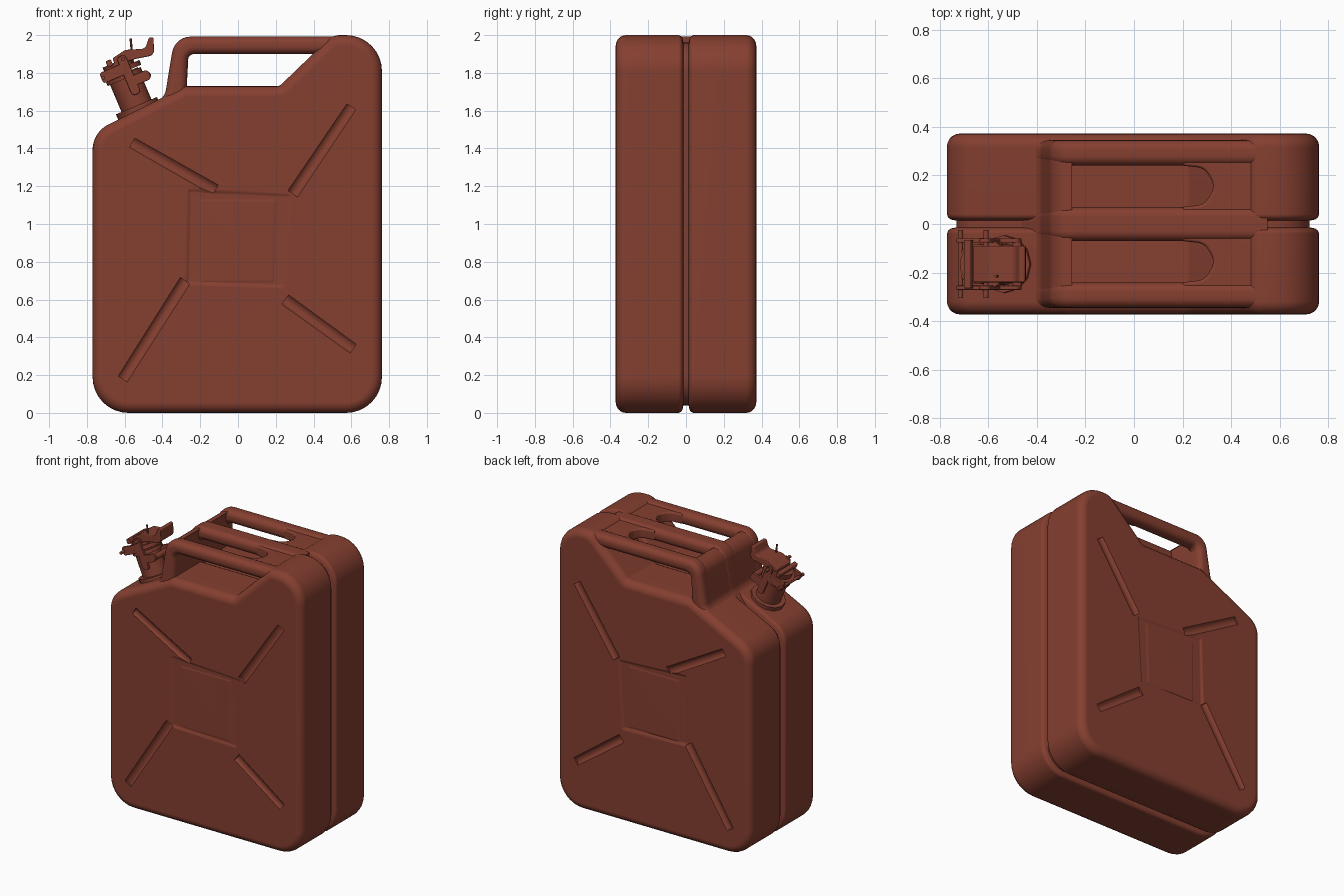
import bpy, bmesh
from math import sin, cos, pi, radians
from mathutils import Vector, Matrix

if "Cube" in bpy.data.objects:
    bpy.data.objects.remove(bpy.data.objects["Cube"])

paint = bpy.data.materials.new("rust_red_paint")
paint.use_nodes = True
RED = (0.235, 0.05, 0.03, 1)
paint.diffuse_color = RED
paint.node_tree.nodes["Principled BSDF"].inputs["Base Color"].default_value = RED


def rounded(pts, steps=8):
    """Outline from corners (u, v, radius)."""
    out = []
    for i, (u, v, r) in enumerate(pts):
        p = Vector((u, v))
        if r == 0:
            out.append(p)
            continue
        a = (Vector(pts[i - 1][:2]) - p).normalized()
        b = (Vector(pts[(i + 1) % len(pts)][:2]) - p).normalized()
        half = a.angle(b) / 2
        cut = r / (sin(half) / cos(half))
        mid = (a + b).normalized()
        c = p + mid * (r / sin(half))
        s, e = p + a * cut - c, p + b * cut - c
        sweep = s.angle_signed(e)
        for k in range(steps + 1):
            out.append(c + Matrix.Rotation(-sweep * k / steps, 2) @ s)
    return out


def inset(loop, d):
    """Offset a counter-clockwise outline inwards."""
    res, n = [], len(loop)
    for i, p in enumerate(loop):
        a = (p - loop[i - 1]).normalized()
        b = (loop[(i + 1) % n] - p).normalized()
        na, nb = Vector((-a.y, a.x)), Vector((-b.y, b.x))
        res.append(p + (na + nb) * d / max(0.4, 1 + na.dot(nb)))
    return res


def make(name, bm, mat=None):
    bmesh.ops.recalc_face_normals(bm, faces=bm.faces[:])
    me = bpy.data.meshes.new(name)
    bm.to_mesh(me)
    bm.free()
    ob = bpy.data.objects.new(name, me)
    bpy.context.collection.objects.link(ob)
    me.materials.append(paint)
    if mat:
        ob.matrix_world = mat
    return ob


def loft(name, loop, rings, plane="xz", mat=None):
    """Stack inset copies of an outline; rings are (height, inset)."""
    bm = bmesh.new()
    rows = []
    for w, d in rings:
        rows.append([bm.verts.new((p.x, w, p.y) if plane == "xz" else (p.x, p.y, w))
                     for p in inset(loop, d)])
    n = len(loop)
    for r0, r1 in zip(rows, rows[1:]):
        for i in range(n):
            j = (i + 1) % n
            bm.faces.new((r0[i], r0[j], r1[j], r1[i]))
    bm.faces.new(rows[0])
    bm.faces.new(rows[-1])
    return make(name, bm, mat)


def edge_rings(a, b, r, steps=5):
    """Rings for a slab from a to b with rounded rims."""
    arc = [(r * (1 - sin(t)), r * (1 - cos(t))) for t in
           [pi / 2 * k / steps for k in range(steps, -1, -1)]]
    return [(a + h, d) for h, d in arc] + [(b - h, d) for h, d in reversed(arc)]


def finish(ob, angle=35):
    bpy.ops.object.select_all(action="DESELECT")
    bpy.context.view_layer.objects.active = ob
    ob.select_set(True)
    if ob.modifiers:
        bpy.ops.object.convert(target="MESH")
    bpy.ops.object.shade_smooth_by_angle(angle=radians(angle))
    wn = ob.modifiers.new("flat_normals", "WEIGHTED_NORMAL")
    wn.keep_sharp = True


def rod_bm(bm, p, q, r, seg=16):
    p, q = Vector(p), Vector(q)
    d = q - p
    m = Matrix.Translation((p + q) / 2) @ d.to_track_quat("Z", "Y").to_matrix().to_4x4()
    bmesh.ops.create_cone(bm, cap_ends=True, segments=seg, radius1=r, radius2=r,
                          depth=d.length, matrix=m)


# can body with the seam channel running round its middle
outline = rounded([(-0.77, 0, 0.19), (0.762, 0, 0.19), (0.762, 2, 0.19), (0.5, 2, 0.1),
                   (0.22, 1.73, 0.04), (-0.28, 1.73, 0.06), (-0.77, 1.485, 0.15)])
half = edge_rings(-0.372, -0.012, 0.055)[:6] + [(-0.04, 0), (-0.026, 0.006), (-0.018, 0.018), (-0.014, 0.04)]
body = loft("can_body", outline, half + [(-w, d) for w, d in reversed(half)])


def cut(cutter):
    cutter.hide_render = True
    cutter.hide_viewport = True
    m = body.modifiers.new("press", "BOOLEAN")
    m.operation, m.object, m.solver = "DIFFERENCE", cutter, "EXACT"


# pressed panel and diagonal grooves on both faces
centre = rounded([(-0.29, 0.67, 0.03), (0.26, 0.65, 0.03), (0.29, 1.17, 0.03), (-0.28, 1.2, 0.03)], 4)
grooves = [((-0.56, 1.43), (-0.12, 1.18)), ((0.6, 1.62), (0.29, 1.16)),
           ((-0.61, 0.18), (-0.28, 0.7)), ((0.61, 0.34), (0.25, 0.6))]
helpers = []
for s in (-1, 1):
    helpers.append(loft("panel_cutter", centre, [(s * 0.36, 0.03), (s * 0.364, 0.02), (s * 0.372, 0.006), (s * 0.39, -0.01)]))
    for (x0, z0), (x1, z1) in grooves:
        bm = bmesh.new()
        rod_bm(bm, (x0, s * 0.394, z0), (x1, s * 0.39, z1), 0.036, 20)
        helpers.append(make("groove_cutter", bm))
for h in helpers:
    cut(h)
finish(body)
for h in helpers:
    bpy.data.objects.remove(h)

# raised square in the middle of each panel
square = rounded([(-0.2, 0.69, 0.01), (0.19, 0.69, 0.01), (0.2, 1.13, 0.01), (-0.2, 1.13, 0.01)], 3)
for s, side in ((-1, "front"), (1, "back")):
    finish(loft(side + "_centre_square", square, [(s * 0.357, 0), (s * 0.36, 0), (s * 0.365, 0.014)]))

# three carrying bars
bar = rounded([(-0.275, 1.6, 0), (-0.265, 1.9, 0.035), (0.55, 1.9, 0), (0.55, 1.992, 0),
               (-0.335, 1.992, 0.1), (-0.385, 1.69, 0.07), (-0.46, 1.6, 0)][::-1])
bar = bar if sum(a.cross(b) for a, b in zip(bar, bar[1:] + bar[:1])) > 0 else bar[::-1]
for name, a, b in (("front_handle", -0.345, -0.24), ("middle_handle", -0.07, 0.07), ("back_handle", 0.24, 0.345)):
    finish(loft(name, bar, edge_rings(a, b, 0.04)))

# wall joining the handle posts
post = rounded([(-0.46, 1.6, 0), (-0.278, 1.6, 0), (-0.262, 1.9, 0), (-0.262, 1.98, 0),
                (-0.333, 1.982, 0.09), (-0.383, 1.69, 0.07)])
finish(loft("handle_post_wall", post, edge_rings(-0.3, 0.3, 0.01)))

# webs that give the handle slots their round ends
web = rounded([(0.2, 0.05, 0), (0.52, 0.05, 0), (0.52, 0.27, 0), (0.2, 0.27, 0), (0.2, 0.24, 0),
               (0.29, 0.23, 0.06), (0.335, 0.155, 0.06), (0.29, 0.08, 0.06), (0.2, 0.07, 0)])
for s, side in ((-1, "front"), (1, "back")):
    flip = Matrix.Diagonal((1, s, 1, 1))
    w = loft(side + "_slot_web", web, edge_rings(1.91, 1.98, 0.012, 3), "xy")
    w.data.transform(flip)
    if s < 0:
        w.data.flip_normals()
    finish(w)

# tilted filler spout
TILT = Matrix.Translation((-0.52, -0.165, 1.585)) @ Matrix.Rotation(-0.4, 4, "Y")


def rod(name, p, q, r, seg=24):
    bm = bmesh.new()
    rod_bm(bm, p, q, r, seg)
    finish(make(name, bm, TILT))


def block(name, lo, hi, r=0.006):
    (x0, y0, z0), (x1, y1, z1) = lo, hi
    loop = rounded([(x0, z0, r), (x1, z0, r), (x1, z1, r), (x0, z1, r)], 3)
    finish(loft(name, loop, edge_rings(y0, y1, 0.004, 2), mat=TILT))


rod("spout_collar", (0, 0, -0.05), (0, 0, 0.045), 0.118, 12)
rod("spout_neck", (0, 0, -0.03), (0, 0, 0.23), 0.086)
rod("spout_rim", (0, 0, 0.2), (0, 0, 0.225), 0.1)
rod("cap_flange", (0, 0, 0.235), (0, 0, 0.262), 0.108)
rod("cap_dome", (-0.005, 0, 0.26), (-0.005, 0, 0.3), 0.082)
rod("cap_hinge_pin", (-0.105, -0.14, 0.25), (-0.105, 0.14, 0.25), 0.011, 12)
rod("lever_pin", (0.03, -0.14, 0.3), (0.03, 0.14, 0.3), 0.011, 12)
rod("latch_pin", (0.115, -0.09, 0.17), (0.115, 0.09, 0.17), 0.02, 12)
rod("locking_pin", (0.07, -0.05, 0.26), (0.11, -0.05, 0.385), 0.006, 10)
for s, side in ((-1, "front"), (1, "back")):
    y0, y1 = sorted((s * 0.088, s * 0.106))
    block(side + "_clamp_arm", (0, y0, 0.1), (0.05, y1, 0.32), 0.02)
    block(side + "_latch_arm", (0.02, y0, 0.145), (0.13, y1, 0.2), 0.02)
    block(side + "_hinge_plate", (-0.115, y0, 0.22), (0.02, y1, 0.28), 0.015)
block("cap_rib", (-0.06, -0.1, 0.29), (-0.03, 0.1, 0.325))

# curved closing lever
lever = rounded([(-0.02, 0.285, 0.01), (0.09, 0.275, 0.03), (0.19, 0.255, 0.03), (0.225, 0.345, 0.01),
                 (0.2, 0.35, 0.01), (0.16, 0.305, 0.03), (0.06, 0.34, 0.03), (-0.02, 0.325, 0.01)], 5)
finish(loft("closing_lever", lever, edge_rings(-0.075, 0.075, 0.006, 3), mat=TILT))
